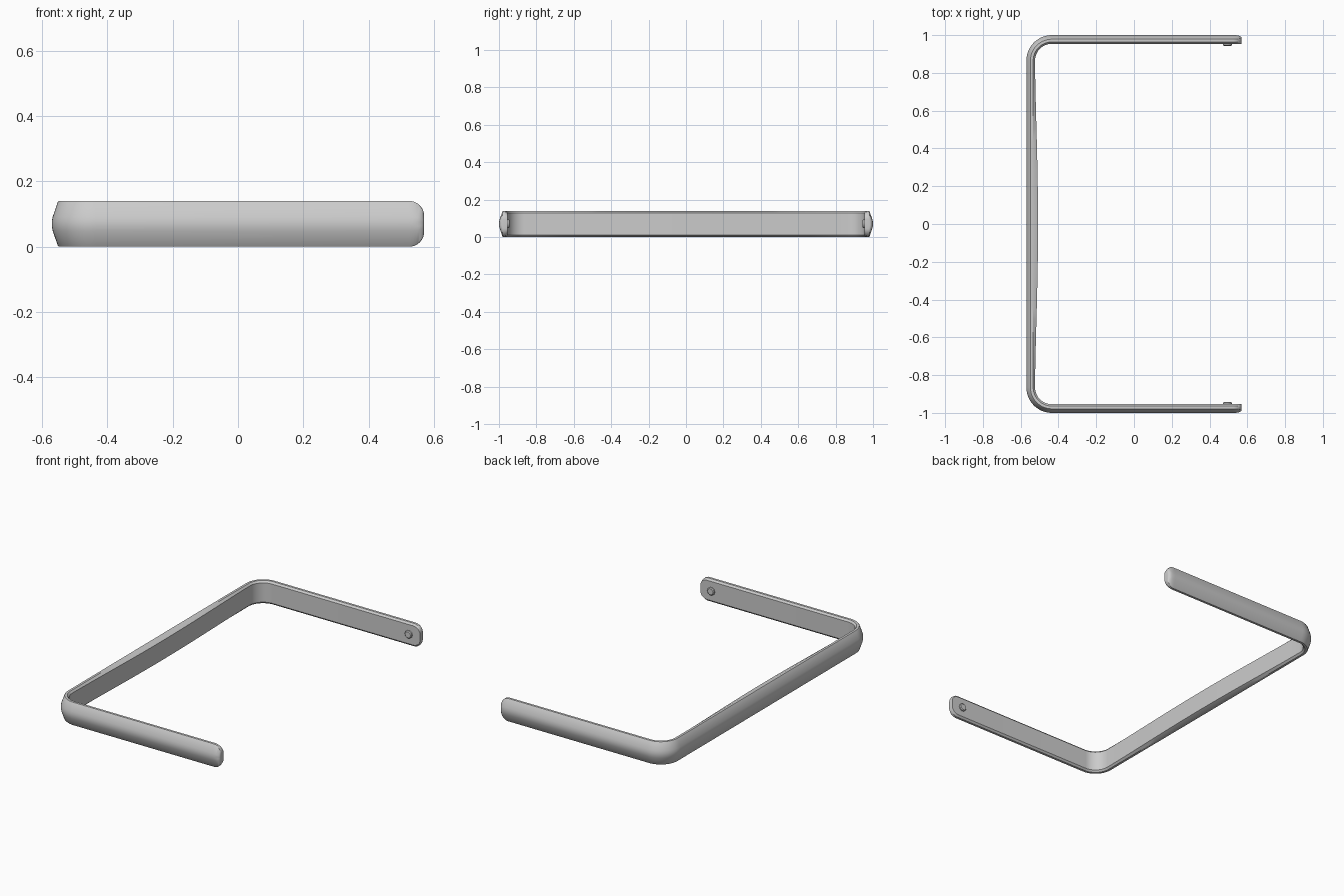
import bpy, bmesh
from math import sin, cos, pi, radians, sqrt

if "Cube" in bpy.data.objects:
    bpy.data.objects.remove(bpy.data.objects["Cube"])

H = 0.07          # half height of the band
THICK = 0.046     # band thickness
R = 0.135         # outer corner radius
HX, HY = 0.57, 1.0


def finish(name, bm, angle=30):
    bmesh.ops.recalc_face_normals(bm, faces=bm.faces)
    me = bpy.data.meshes.new(name)
    bm.to_mesh(me)
    bm.free()
    ob = bpy.data.objects.new(name, me)
    bpy.context.collection.objects.link(ob)
    m = ob.modifiers.new("mirror", 'MIRROR')
    m.use_axis = (False, True, False)
    m.merge_threshold = 0.0005
    bpy.context.view_layer.objects.active = ob
    ob.select_set(True)
    bpy.ops.object.shade_smooth_by_angle(angle=radians(angle))
    ob.select_set(False)
    return ob


def section(h, tip, bulge):
    # (depth from outer ridge, height from mid line), ridge to inner face
    half = [(0.0, 0.008), (0.003, 0.022), (0.0185, H - 0.003), (0.0215, H),
            (0.036, H), (THICK + bulge, H - 0.011)]
    pts = [(max(d, tip), z * h / H) for d, z in half]
    return pts + [(d, -z) for d, z in reversed(pts)]


# Path stations: (x, y, outward nx, ny, half height, tip depth, bulge)
stations = []
for i in range(13):
    y = (HY - R) * i / 12
    stations.append((-HX, y, -1, 0, H, 0, 0.016 * cos(pi / 2 * i / 12) ** 1.5))
for i in range(1, 13):
    a = pi / 2 * i / 12
    stations.append((-HX + R - R * cos(a), HY - R + R * sin(a),
                     -cos(a), sin(a), H, 0, 0))
# rounded arm tip
r = 0.046
for i in range(9):
    a = pi / 2 * i / 8
    x = HX - r + r * sin(a)
    stations.append((x, HY, 0, 1, H - r + r * cos(a), 0.017 * (1 - cos(a)) ** 1.3, 0))

# U-shaped band, half built and mirrored
bm = bmesh.new()
rings = []
for x, y, nx, ny, h, tip, bulge in stations:
    rings.append([bm.verts.new((x - nx * d, y - ny * d, H + z))
                  for d, z in section(h, tip, bulge)])
for a, b in zip(rings, rings[1:]):
    for i in range(len(a)):
        j = (i + 1) % len(a)
        bm.faces.new((a[i], a[j], b[j], b[i]))
bm.faces.new(rings[-1])
finish("handle_band", bm, 30)

# Pivot pins on the inside of each arm end
bm = bmesh.new()
prev = None
for rad, y in ((0.024, 0.96), (0.024, 0.947), (0.019, 0.943)):
    ring = [bm.verts.new((0.495 + rad * cos(2 * pi * k / 10), y,
                          H + rad * sin(2 * pi * k / 10))) for k in range(10)]
    if prev:
        for k in range(10):
            bm.faces.new((prev[k], prev[(k + 1) % 10], ring[(k + 1) % 10], ring[k]))
    else:
        bm.faces.new(ring)
    prev = ring
bm.faces.new(prev)
finish("pivot_pin", bm, 40)
